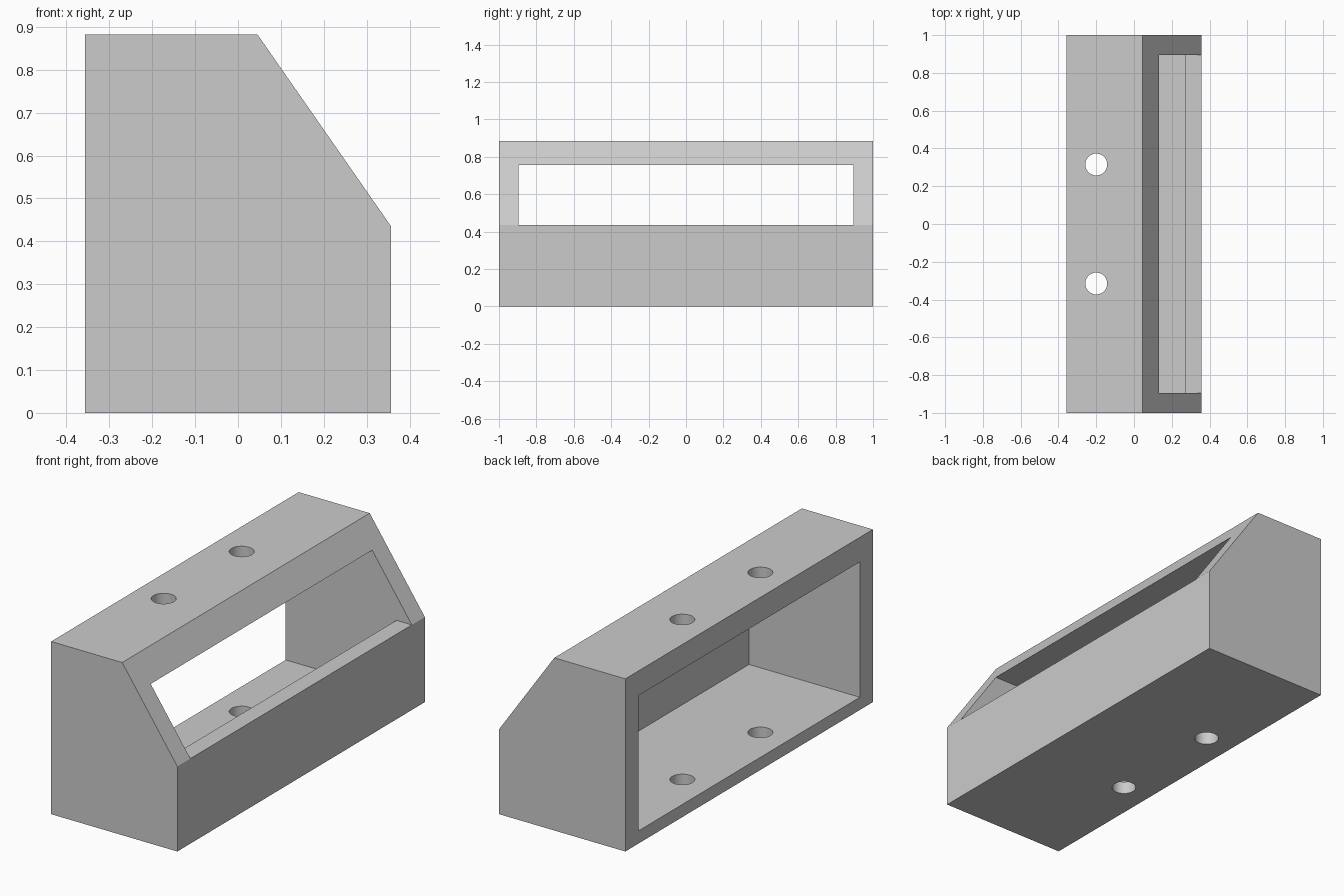
import bpy
import bmesh

cube = bpy.data.objects.get("Cube")
if cube:
    bpy.data.objects.remove(cube, do_unlink=True)

# Overall sizes
HALF_X, HALF_Y, HEIGHT = 0.357, 1.0, 0.883
FRONT_LIP, FLOOR, CEILING = 0.435, 0.065, 0.757
INNER_Y, LIP_INNER_X = 0.895, 0.27

grey = bpy.data.materials.new("light_grey")
grey.use_nodes = True
colour = (0.6, 0.6, 0.6, 1)
grey.diffuse_color = colour
grey.node_tree.nodes["Principled BSDF"].inputs["Base Color"].default_value = colour


def extrude_profile(name, points, half_y):
    """Extrude an x-z outline symmetrically along y."""
    bm = bmesh.new()
    face = bm.faces.new([bm.verts.new((x, -half_y, z)) for x, z in points])
    result = bmesh.ops.extrude_face_region(bm, geom=[face])
    moved = [v for v in result["geom"] if isinstance(v, bmesh.types.BMVert)]
    bmesh.ops.translate(bm, verts=moved, vec=(0, 2 * half_y, 0))
    bmesh.ops.recalc_face_normals(bm, faces=bm.faces)
    mesh = bpy.data.meshes.new(name)
    bm.to_mesh(mesh)
    bm.free()
    mesh.materials.append(grey)
    obj = bpy.data.objects.new(name, mesh)
    bpy.context.collection.objects.link(obj)
    return obj


def cut(target, cutter):
    """Subtract the cutter, apply, and discard it."""
    cutter.hide_render = True
    mod = target.modifiers.new("cut", "BOOLEAN")
    mod.operation = "DIFFERENCE"
    mod.solver = "EXACT"
    mod.object = cutter
    bpy.ops.object.select_all(action="DESELECT")
    target.select_set(True)
    bpy.context.view_layer.objects.active = target
    bpy.ops.object.modifier_apply(modifier=mod.name)
    bpy.data.objects.remove(cutter, do_unlink=True)


# Solid housing with a sloped upper edge
housing = extrude_profile("housing", [
    (-HALF_X, 0), (HALF_X, 0), (HALF_X, FRONT_LIP),
    (0.045, HEIGHT), (-HALF_X, HEIGHT)], HALF_Y)

# Cavity open on one side, stepping up over the lip to form the window
cut(housing, extrude_profile("cavity_cutter", [
    (-0.5, FLOOR), (LIP_INNER_X, FLOOR), (LIP_INNER_X, FRONT_LIP),
    (0.5, FRONT_LIP), (0.5, CEILING), (-0.5, CEILING)], INNER_Y))

# Mounting holes through roof and floor
for y in (-0.315, 0.315):
    bpy.ops.mesh.primitive_cylinder_add(
        vertices=48, radius=0.058, depth=2, location=(-0.2, y, HEIGHT / 2))
    drill = bpy.context.object
    drill.name = "hole_cutter"
    drill.data.materials.append(grey)
    cut(housing, drill)

bpy.ops.object.shade_smooth_by_angle()
